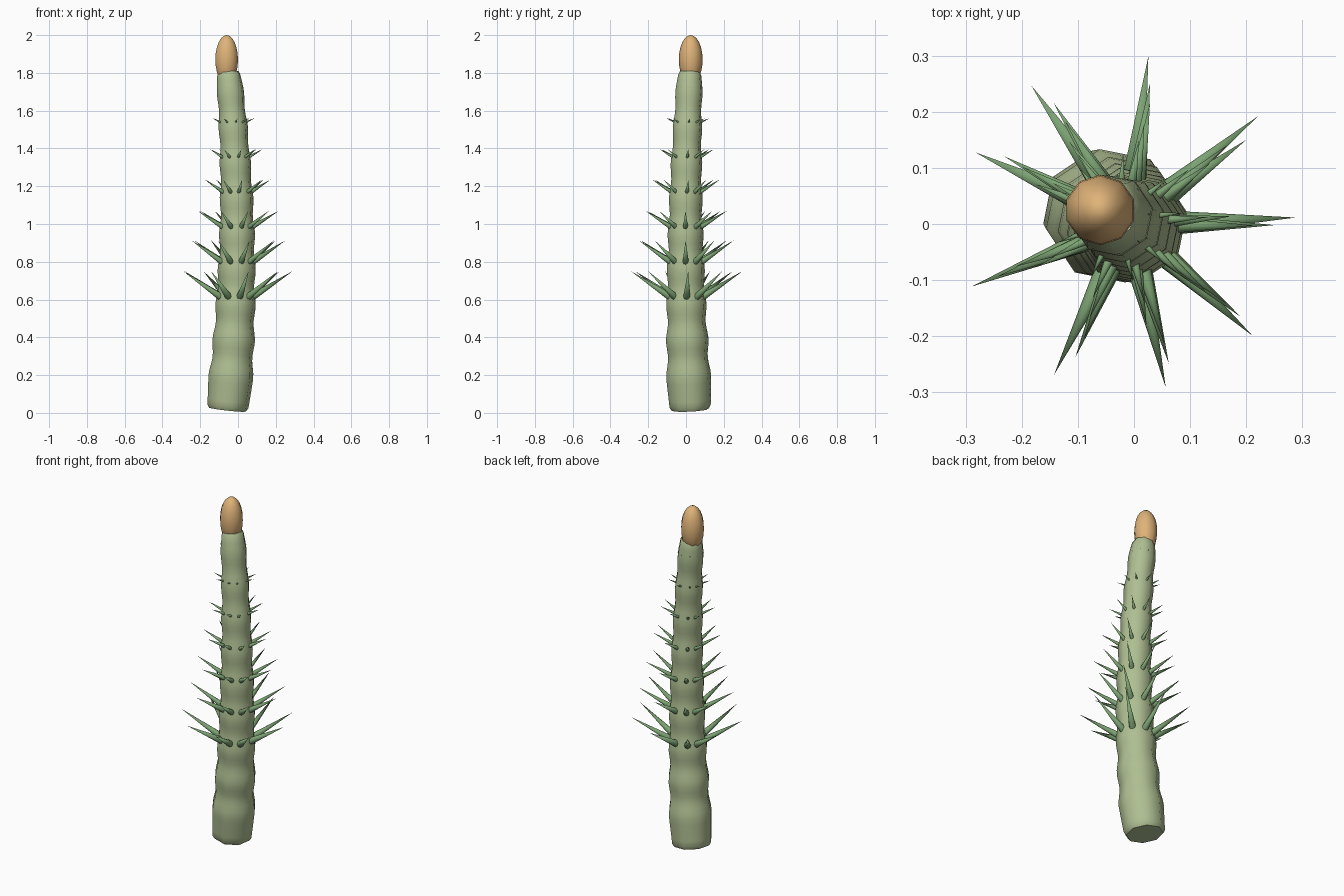
import bpy, bmesh, math, random
from mathutils import Vector, Matrix

if "Cube" in bpy.data.objects:
    bpy.data.objects.remove(bpy.data.objects["Cube"])

random.seed(4)


def material(name, rgb):
    m = bpy.data.materials.new(name)
    m.diffuse_color = (*rgb, 1)
    m.use_nodes = True
    m.node_tree.nodes["Principled BSDF"].inputs["Base Color"].default_value = m.diffuse_color
    return m


STEM = material("pale green", (0.43, 0.52, 0.29))
SPIKE = material("dark green", (0.20, 0.36, 0.17))
TIP = material("tan", (0.74, 0.45, 0.19))


def axis(z):
    """Centre of the gently bowed stem at height z."""
    bow = 1 - ((z - 0.93) / 0.93) ** 2
    return Vector((-0.057 + 0.052 * bow, 0.024 - 0.026 * bow, z))


def radius(z):
    """Tapered stem radius with a swelling at every segment."""
    if z < 0.2:
        return 0.109 + 0.065 * z
    wave = math.cos(2 * math.pi * (z - 0.2) / 0.187)
    return (0.121 - 0.030 * z) * (1 + 0.048 * wave)


def finish(bm, name, mat):
    bmesh.ops.recalc_face_normals(bm, faces=bm.faces)
    mesh = bpy.data.meshes.new(name)
    bm.to_mesh(mesh)
    bm.free()
    ob = bpy.data.objects.new(name, mesh)
    bpy.context.collection.objects.link(ob)
    mesh.materials.append(mat)
    bpy.ops.object.select_all(action='DESELECT')
    ob.select_set(True)
    bpy.context.view_layer.objects.active = ob
    bpy.ops.object.shade_smooth_by_angle(angle=math.radians(50))
    return ob


# Stem: eight-sided rings lofted along the bowed axis
SIDES, RINGS = 8, 58
profile = [(0.017, 0.100)]
for i in range(RINGS):
    z = 0.035 + (1.79 - 0.035) * i / (RINGS - 1)
    profile.append((z, radius(z)))
profile[-1] = (1.79, 0.062)
profile.append((1.805, 0.054))
bm = bmesh.new()
previous = None
for z, r in profile:
    tangent = (axis(z + 0.01) - axis(z - 0.01)).normalized()
    turn = tangent.to_track_quat('Z', 'Y').to_matrix()
    side = (Vector((1, 0, 0)) - tangent * tangent.x).normalized()
    other = tangent.cross(side)
    ring = []
    for k in range(SIDES):
        a = math.radians(11) + 2 * math.pi * k / SIDES
        ring.append(bm.verts.new(axis(z) + r * (math.cos(a) * side + math.sin(a) * other)))
    if previous:
        for k in range(SIDES):
            n = (k + 1) % SIDES
            bm.faces.new((previous[k], previous[n], ring[n], ring[k]))
    else:
        bm.faces.new(ring)
    previous = ring
bm.faces.new(previous)
finish(bm, "stem", STEM)

# Spikes: seven whorls of nine cones that shrink towards the top
ANGLES = (2, 39.5, 83, 125, 155, 202, 244, 283, 318)
REACH = (0.30, 0.256, 0.220, 0.182, 0.147, 0.115, 0.074)
RISE = (0.135, 0.113, 0.085, 0.067, 0.043, 0.022, 0.004)
bm = bmesh.new()
for level, (reach, rise) in enumerate(zip(REACH, RISE)):
    z = 0.615 + 0.1845 * level
    thick = 0.019 - 0.0026 * level
    for deg in ANGLES:
        jitter = random.uniform(-4, 4) if level else 0
        a = math.radians(deg + jitter)
        out = Vector((math.cos(a), math.sin(a), 0))
        start = axis(z) + out * radius(z) * 0.86
        end = axis(z) + out * reach + Vector((0, 0, rise))
        d = end - start
        place = Matrix.Translation((start + end) / 2) @ d.to_track_quat('Z', 'Y').to_matrix().to_4x4()
        bmesh.ops.create_cone(bm, cap_ends=True, segments=8, radius1=thick,
                              radius2=0, depth=d.length, matrix=place)
finish(bm, "spikes", SPIKE)

# Tip: egg-shaped bud set into the top of the stem
bm = bmesh.new()
place = Matrix.Translation((-0.06, 0.025, 1.87)) @ Matrix.Diagonal((0.063, 0.063, 0.13, 1))
bmesh.ops.create_uvsphere(bm, u_segments=10, v_segments=12, radius=1, matrix=place)
finish(bm, "tip_bud", TIP)
